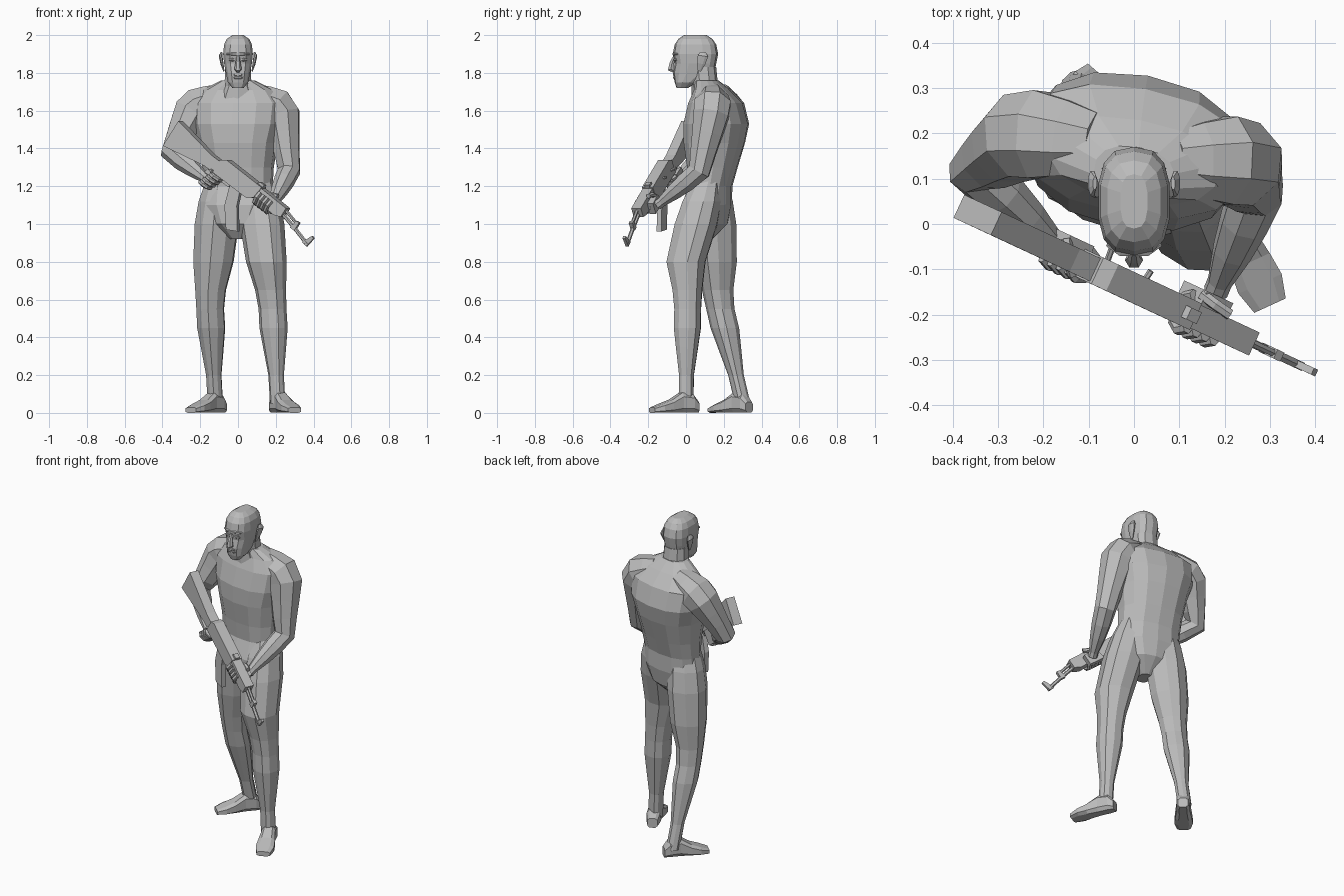
import bpy, bmesh, math
from mathutils import Vector, Matrix

if "Cube" in bpy.data.objects:
    bpy.data.objects.remove(bpy.data.objects["Cube"])

clay = bpy.data.materials.new("plain_grey")
clay.use_nodes = True
grey = (0.5, 0.5, 0.5, 1)
clay.diffuse_color = grey
clay.node_tree.nodes["Principled BSDF"].inputs["Base Color"].default_value = grey


def skin(name, rings, matrix=Matrix()):
    """Join closed rings of points into one capped, flat-shaded solid."""
    bm = bmesh.new()
    loops = [[bm.verts.new(point) for point in ring] for ring in rings]
    for lower, upper in zip(loops, loops[1:]):
        for k in range(len(lower)):
            bm.faces.new((lower[k - 1], lower[k], upper[k], upper[k - 1]))
    bm.faces.new(loops[0])
    bm.faces.new(loops[-1])
    bmesh.ops.recalc_face_normals(bm, faces=bm.faces)
    mesh = bpy.data.meshes.new(name)
    bm.to_mesh(mesh)
    bm.free()
    mesh.materials.append(clay)
    obj = bpy.data.objects.new(name, mesh)
    obj.matrix_world = matrix
    bpy.context.collection.objects.link(obj)


def oval(centre, across, up, width, depth, sides, power=1.0):
    """Ring around a centre; a power below one makes it boxier."""
    ring = []
    for k in range(sides):
        angle = 2 * math.pi * (k + 0.5) / sides
        c, s = math.cos(angle), math.sin(angle)
        c = math.copysign(abs(c) ** power, c)
        s = math.copysign(abs(s) ** power, s)
        ring.append(centre + across * width * c + up * depth * s)
    return ring


def stack(name, sections, sides=10, yaw=0.0, power=0.85):
    """Level rings, each given as (centre, width, depth)."""
    turn = Matrix.Rotation(yaw, 3, "Z")
    across, forward = turn @ Vector((1, 0, 0)), turn @ Vector((0, 1, 0))
    skin(name, [oval(Vector(centre), across, forward, width, depth, sides, power)
                for centre, width, depth in sections])


def tube(name, points, radii, sides=6, flat=1.0, matrix=Matrix()):
    """Rings square to a path; flat scales their height."""
    points = [Vector(point) for point in points]
    last = len(points) - 1
    across = None
    rings = []
    for i, (point, radius) in enumerate(zip(points, radii)):
        heading = (points[min(i + 1, last)] - points[max(i - 1, 0)]).normalized()
        if across is None:
            steep = abs(heading.z) > 0.9
            across = heading.cross(Vector((1, 0, 0) if steep else (0, 0, 1)))
        across = (across - heading * across.dot(heading)).normalized()
        rings.append(oval(point, across, across.cross(heading), radius, radius * flat, sides))
    skin(name, rings, matrix)


def travel(joints, t):
    """Point on a chain of joints, one unit of t per bone."""
    bone = min(int(t), len(joints) - 2)
    return Vector(joints[bone]).lerp(Vector(joints[bone + 1]), t - bone)


# Torso, neck and head: level rings of height, centre y, width, depth
def column(name, rows, sides, yaw=0.0, power=0.85):
    stack(name, [((0, y, z), width, depth) for z, y, width, depth in rows], sides, yaw, power)


column("torso", [
    (1.76, .11, .09, .06), (1.71, .14, .19, .09), (1.64, .16, .25, .14), (1.53, .16, .24, .17),
    (1.43, .15, .21, .16), (1.3, .14, .19, .13), (1.2, .13, .185, .11), (1.1, .11, .19, .13),
    (1, .1, .14, .12), (.92, .09, .04, .05)], 14, -.18)
column("neck", [(1.66, .12, .11, .09), (1.73, .1, .075, .07), (1.83, .09, .07, .07)], 10)
column("head", [
    (1.72, -.02, .03, .03), (1.75, 0, .055, .06), (1.8, .04, .065, .11), (1.85, .05, .075, .11),
    (1.9, .05, .08, .12), (1.95, .05, .075, .11), (1.98, .05, .06, .09), (2, .05, .03, .06)],
       14, power=.75)
tube("nose", [(0, -.06, 1.89), (0, -.075, 1.85), (0, -.08, 1.82), (0, -.06, 1.81)],
     (.008, .014, .02, .012))


# Face features that bow across the front of the head
def face_strip(name, half, z, radius):
    tube(name, [(-half, -.045, z), (-half / 2, -.063, z), (half / 2, -.063, z), (half, -.045, z)],
         (radius / 2, radius, radius, radius / 2))


face_strip("brow", .06, 1.9, .009)
face_strip("upper_lip", .03, 1.79, .007)
face_strip("lower_lip", .03, 1.775, .007)
for side, m in (("left", 1), ("right", -1)):
    tube(side + "_eye", [(m * .015, -.056, 1.87), (m * .03, -.057, 1.87), (m * .047, -.05, 1.87)],
         (.006, .01, .005))
    tube(side + "_ear", [(m * .075, .07, 1.81), (m * .085, .08, 1.85), (m * .092, .09, 1.89),
                         (m * .086, .09, 1.91)], (.01, .024, .03, .015), 8, .35)


# Legs share one muscle profile of height and radius, and rise into the waist
def leg(name, yaw, *joints):
    sections = []
    for z, radius in ((1.24, .075), (1.12, .105), (1, .115), (.8, .105), (.65, .08),
                      (.55, .072), (.45, .073), (.35, .06), (.2, .04), (.05, .04)):
        bone = max(i for i in range(len(joints) - 1) if joints[i][2] >= z)
        top, bottom = joints[bone][2], joints[bone + 1][2]
        sections.append((travel(joints, bone + (top - z) / (top - bottom)), radius, radius))
    stack(name, sections, 10, yaw)


leg("left_leg", -.3, (.1, .12, 1.25), (.15, 0, .8), (.18, .01, .6), (.21, 0, .05))
leg("right_leg", .5, (-.09, .13, 1.25), (-.13, .16, .8), (-.15, .17, .6), (-.12, .3, .05))


# Feet: wedges from heel to toe, turned out
def foot(name, heel, toe):
    heel, toe = Vector(heel), Vector(toe)
    across = (toe - heel).cross(Vector((0, 0, 1))).normalized()
    rings = []
    for t, width, top in ((0, .03, .06), (.12, .04, .1), (.36, .04, .11), (.6, .05, .07),
                          (.8, .055, .05), (1, .04, .03)):
        centre = heel.lerp(toe, t)
        centre.z = top / 2
        rings.append(oval(centre, across, Vector((0, 0, 1)), width, top / 2, 8, 0.6))
    skin(name, rings)


foot("left_foot", (.19, .06, 0), (.3, -.18, 0))
foot("right_foot", (-.08, .335, 0), (-.25, .14, 0))


# Arms share one profile over collar, shoulder, elbow and wrist
def arm(name, *joints):
    profile = ((0, .07), (.4, .09), (.8, .105), (1.1, .1), (1.4, .085), (1.7, .072),
               (2, .062), (2.3, .056), (2.6, .045), (2.9, .028), (3, .028))
    tube(name, [travel(joints, t) for t, radius in profile],
         [radius for t, radius in profile], 8)


arm("left_arm", (.08, .14, 1.68), (.23, .14, 1.61), (.27, .07, 1.28), (.18, -.15, 1.1))
arm("right_arm", (-.08, .18, 1.68), (-.24, .2, 1.61), (-.35, .12, 1.38), (-.16, -.06, 1.23))

# Rifle frame: x along the barrel, y toward the body, z upward
along = Vector((.75, -.35, -.57)).normalized()
inward = Vector((.42, .91, 0)).normalized()
inward = (inward - along * inward.dot(along)).normalized()
frame = Matrix((along, inward, along.cross(inward))).transposed().to_4x4()
frame.translation = (-.345, .02, 1.48)


def plate(name, outline, half, shift=0.0):
    """Extrude a side outline across the rifle."""
    skin(name, [[Vector((x, y, z)) for x, z in outline] for y in (shift - half, shift + half)],
         frame)


def rod(name, points, radius):
    tube(name, points, [radius] * len(points), matrix=frame)


plate("stock", [(0, .08), (.26, .04), (.33, .04), (.33, -.03), (.26, -.03), (0, -.08)], .028)
plate("receiver", [(.32, .05), (.35, .07), (.6, .066), (.6, 0), (.56, -.03), (.32, -.03)], .032)
plate("handguard", [(.59, .06), (.78, .055), (.78, 0), (.74, -.015), (.59, -.005)], .028)
plate("magazine", [(.43, -.02), (.5, -.02), (.53, -.1), (.61, -.21), (.55, -.24), (.47, -.14)],
      .014)
plate("pistol_grip", [(.32, -.02), (.37, -.02), (.34, -.12), (.3, -.11)], .015)
plate("trigger_guard", [(.36, -.02), (.44, -.02), (.43, -.05), (.38, -.05)], .006)
plate("rear_sight", [(.56, .06), (.6, .06), (.6, .08), (.57, .08)], .014)
plate("gas_block", [(.85, -.02), (.88, -.02), (.88, .03), (.86, .03)], .011)
plate("front_sight", [(.95, -.045), (.985, -.05), (.995, .01), (.98, .015)], .008)
rod("barrel", [(.76, 0, .015), (.88, 0, -.012), (.985, 0, -.04)], .011)
rod("gas_tube", [(.76, 0, .042), (.87, 0, .016)], .009)
rod("charging_handle", [(.46, .03, .03), (.46, .05, .035)], .007)
rod("selector_lever", [(.36, .03, .01), (.35, .06, .02)], .007)


# Hands: palm slabs, with fingers curled around a centre
def curl(name, centre, start, side, radius):
    start, side = Vector(start), Vector(side)
    angles = [math.pi * step / 4 for step in range(6)]
    rod(name, [Vector(centre) + (start * math.cos(a) + side * math.sin(a)) * radius
               for a in angles], .013)


plate("left_palm", [(.6, -.035), (.7, -.035), (.7, .03), (.62, .035)], .018, .044)
plate("right_palm", [(.25, -.12), (.33, -.12), (.34, -.03), (.27, -.03)], .016, .03)
for i in range(4):
    curl("left_finger", (.61 + i * .026, 0, .01), (0, 1, 0), (0, 0, -1), .042)
    curl("right_finger", (.34 - i * .01, 0, -.045 - i * .023), (0, 1, 0), (1, 0, 0), .034)
rod("left_thumb", [(.62, .05, .02), (.645, .042, .05), (.68, .036, .065)], .013)
rod("right_thumb", [(.27, .035, -.04), (.285, 0, -.025), (.32, -.03, -.03)], .013)
